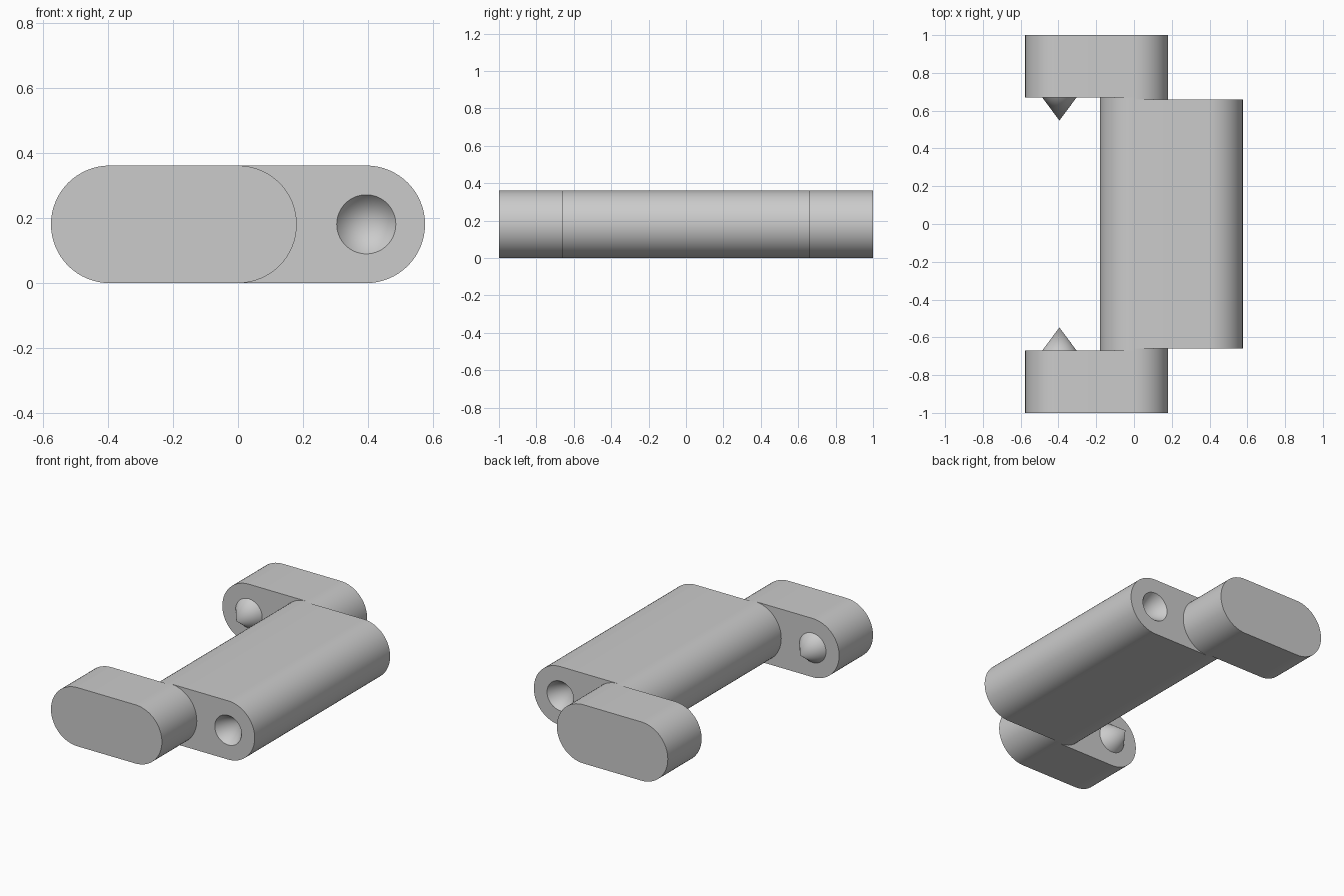
import bpy
import bmesh
from math import pi, sin, cos
from mathutils import Matrix

cube = bpy.data.objects.get("Cube")
if cube:
    bpy.data.objects.remove(cube, do_unlink=True)

R = 0.181          # rounded end radius, also the axis height
REACH = 0.395      # distance between the two axes of a lobe
BODY_END = 0.66
ARM_START = 0.67
CONE_R, CONE_H = 0.091, 0.122
SEGMENTS = 32

grey = bpy.data.materials.new("plain grey")
grey.use_nodes = True
color = (0.6, 0.6, 0.6, 1)
grey.diffuse_color = color
grey.node_tree.nodes["Principled BSDF"].inputs["Base Color"].default_value = color


def finish(name, bm):
    bmesh.ops.recalc_face_normals(bm, faces=bm.faces)
    mesh = bpy.data.meshes.new(name)
    bm.to_mesh(mesh)
    bm.free()
    mesh.materials.append(grey)
    obj = bpy.data.objects.new(name, mesh)
    bpy.context.collection.objects.link(obj)
    return obj


def slab(name, x0, x1, y0, y1):
    """Rounded-end outline between two axes, extruded along y."""
    bm = bmesh.new()
    outline = []
    for cx, start in ((x1, -pi / 2), (x0, pi / 2)):
        for i in range(SEGMENTS + 1):
            a = start + pi * i / SEGMENTS
            outline.append((cx + R * cos(a), y0, R + R * sin(a)))
    face = bm.faces.new([bm.verts.new(p) for p in outline])
    result = bmesh.ops.extrude_face_region(bm, geom=[face])
    verts = [v for v in result["geom"] if isinstance(v, bmesh.types.BMVert)]
    bmesh.ops.translate(bm, verts=verts, vec=(0, y1 - y0, 0))
    bmesh.ops.remove_doubles(bm, verts=bm.verts, dist=1e-5)
    return finish(name, bm)


def cone(name, x, y_base, y_tip, r_base=CONE_R, r_tip=0):
    """Cone or cylinder along y, from its base to its tip."""
    bm = bmesh.new()
    depth = abs(y_tip - y_base)
    turn = pi / 2 if y_tip < y_base else -pi / 2
    place = Matrix.Translation((x, (y_base + y_tip) / 2, R)) @ Matrix.Rotation(turn, 4, "X")
    bmesh.ops.create_cone(bm, cap_ends=True, segments=2 * SEGMENTS, radius1=r_base,
                          radius2=r_tip, depth=depth, matrix=place)
    bmesh.ops.remove_doubles(bm, verts=bm.verts, dist=1e-6)
    return finish(name, bm)


# Wide central body
body = slab("body", 0, REACH, -BODY_END, BODY_END)
parts = [body]

for side, s in (("front", -1), ("back", 1)):
    # End arm, the thin round joint behind it, and its pointed pin
    parts.append(slab(side + "_arm", -REACH, 0, s * ARM_START, s))
    parts.append(cone(side + "_joint", 0, s * BODY_END, s * ARM_START, R, R))
    parts.append(cone(side + "_pin", -REACH, s * ARM_START, s * (ARM_START - CONE_H)))

    # Conical socket in the body end, flared slightly past the face
    extra = 0.02
    cutter = cone(side + "_socket_cutter", REACH, s * (BODY_END + extra),
                  s * (BODY_END - CONE_H), CONE_R * (1 + extra / CONE_H))
    cutter.hide_render = True
    cutter.hide_set(True)
    socket = body.modifiers.new(side + " socket", "BOOLEAN")
    socket.operation = "DIFFERENCE"
    socket.solver = "EXACT"
    socket.object = cutter

# Apply the sockets, then drop the cutters
bpy.context.view_layer.update()
cut = bpy.data.meshes.new_from_object(body.evaluated_get(bpy.context.evaluated_depsgraph_get()))
body.modifiers.clear()
body.data = cut
for side in ("front", "back"):
    bpy.data.objects.remove(bpy.data.objects[side + "_socket_cutter"], do_unlink=True)

# Smooth round sides, crisp end faces
for obj in bpy.data.objects:
    obj.select_set(obj in parts)
bpy.context.view_layer.objects.active = body
bpy.ops.object.shade_smooth_by_angle(angle=pi / 6)
